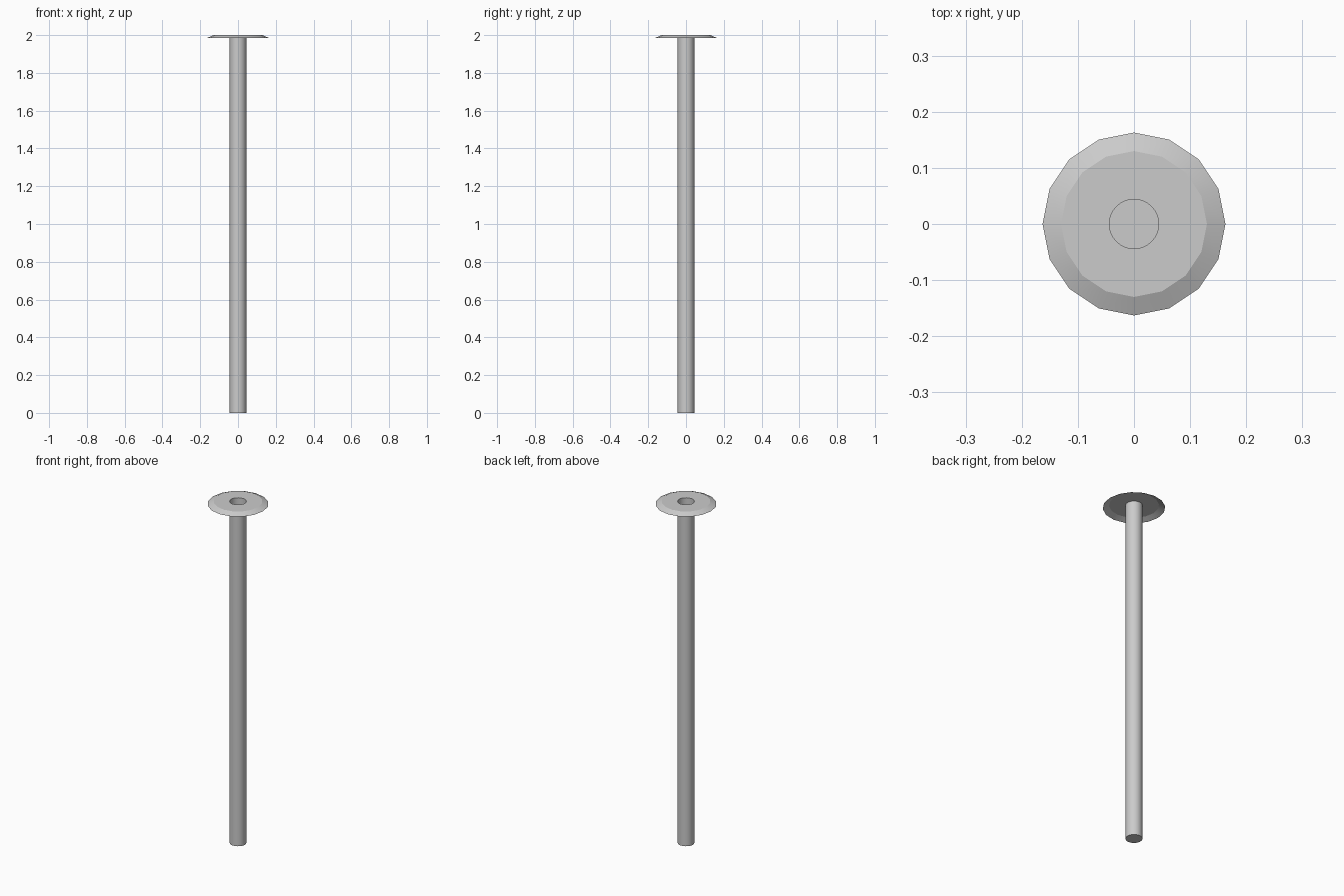
import bpy, bmesh
from math import cos, sin, tau, radians

if "Cube" in bpy.data.objects:
    bpy.data.objects.remove(bpy.data.objects["Cube"])

POLE_R, TOP, SIDES = 0.044, 2.0, 32


def ring(bm, r, z, n):
    return [bm.verts.new((r * cos(tau * i / n), r * sin(tau * i / n), z)) for i in range(n)]


def skirt(bm, low, high):
    n = len(low)
    for i in range(n):
        j = (i + 1) % n
        bm.faces.new((low[i], low[j], high[j], high[i]))


def finish(bm, name):
    mesh = bpy.data.meshes.new(name)
    bm.to_mesh(mesh)
    bm.free()
    obj = bpy.data.objects.new(name, mesh)
    bpy.context.collection.objects.link(obj)
    bpy.ops.object.select_all(action='DESELECT')
    obj.select_set(True)
    bpy.context.view_layer.objects.active = obj
    bpy.ops.object.shade_smooth_by_angle(angle=radians(15))
    return obj


# Hollow pole: open at the top, closed at the bottom
bm = bmesh.new()
base = ring(bm, POLE_R, 0, SIDES)
skirt(bm, base, ring(bm, POLE_R, TOP, SIDES))
bm.faces.new(base[::-1])
finish(bm, "pole")

# Sixteen-sided flange: flat top around the pole mouth and a sloping rim
bm = bmesh.new()
n = SIDES // 2
hole = ring(bm, POLE_R, TOP, SIDES)
edge = ring(bm, 0.13, TOP, n)
rim = ring(bm, 0.163, 1.985, n)
for i in range(n):
    bm.faces.new((edge[i], edge[(i + 1) % n],
                  hole[(2 * i + 2) % SIDES], hole[2 * i + 1], hole[2 * i]))
skirt(bm, rim, edge)
finish(bm, "flange")
